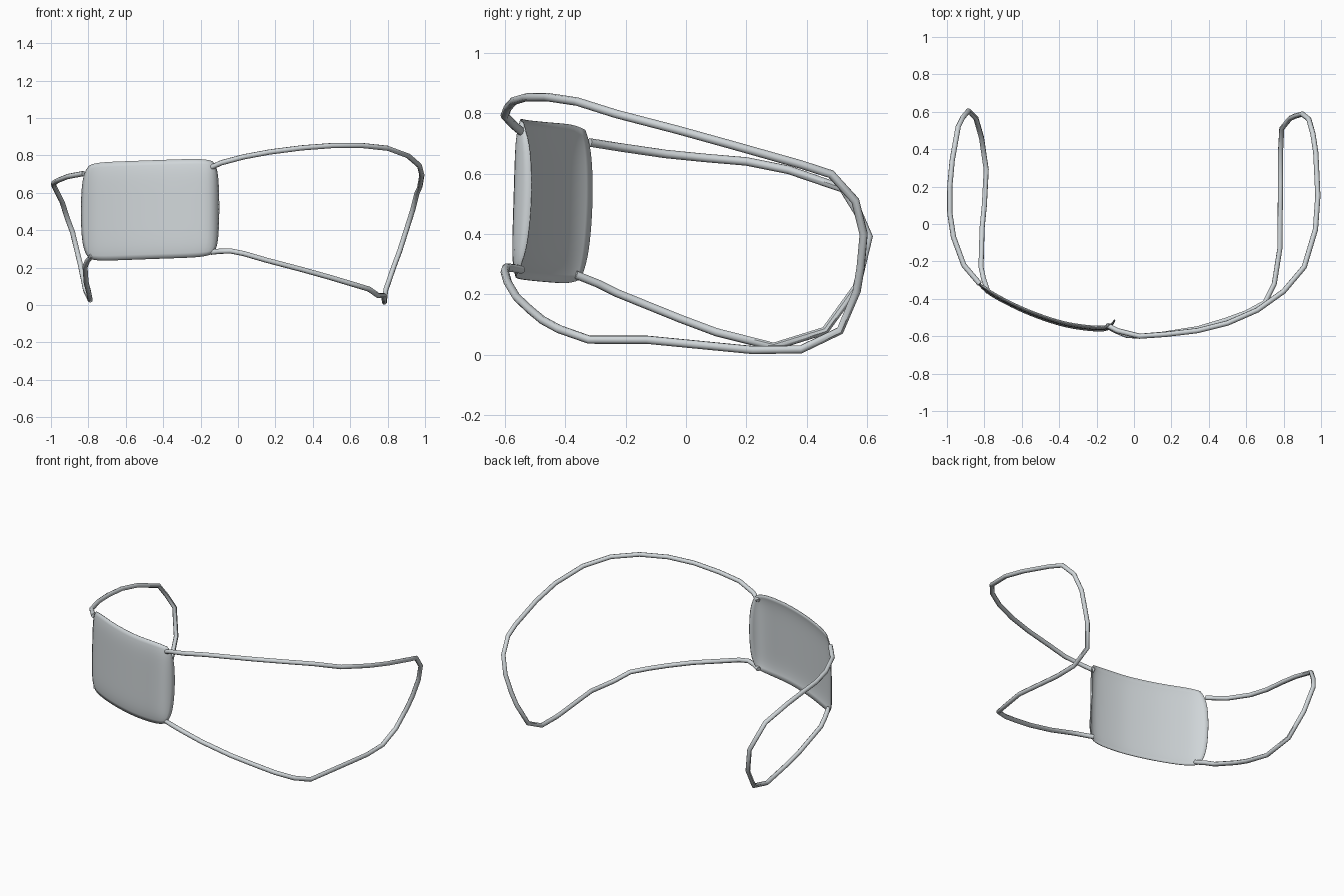
import bpy, bmesh
from mathutils import Vector

if "Cube" in bpy.data.objects:
    bpy.data.objects.remove(bpy.data.objects["Cube"])

grey = bpy.data.materials.new("pale grey cloth")
grey.diffuse_color = (0.63, 0.67, 0.69, 1)
grey.use_nodes = True
grey.node_tree.nodes["Principled BSDF"].inputs["Base Color"].default_value = grey.diffuse_color


def finish(obj, angle):
    obj.data.materials.clear()
    obj.data.materials.append(grey)
    bpy.ops.object.select_all(action='DESELECT')
    obj.select_set(True)
    bpy.context.view_layer.objects.active = obj
    if obj.type == 'CURVE':
        bpy.ops.object.convert(target='MESH')
        obj = bpy.context.object
    bpy.ops.object.shade_smooth_by_angle(angle=angle)


# Curved cloth panel: a plan curve swept upwards, with edges bowed and corners rounded
PLAN = [Vector(p) for p in [(-0.84, -0.31), (-0.81, -0.345), (-0.76, -0.385), (-0.6, -0.467),
        (-0.45, -0.523), (-0.33, -0.555), (-0.17, -0.572), (-0.122, -0.555), (-0.10, -0.51)]]
for _ in range(2):  # round the plan curve by corner cutting
    cut = [PLAN[0]]
    for a, b in zip(PLAN, PLAN[1:]):
        cut += [a.lerp(b, 0.25), a.lerp(b, 0.75)]
    PLAN = cut + [PLAN[-1]]
LENS = [(b - a).length for a, b in zip(PLAN, PLAN[1:])]


def plan_at(u):
    d = (u + 1) / 2 * sum(LENS)
    for a, b, l in zip(PLAN, PLAN[1:], LENS):
        if d <= l:
            return a.lerp(b, d / l)
        d -= l
    return PLAN[-1]


NU, NV = 30, 20
bm = bmesh.new()
rows = []
for j in range(NV + 1):
    v = 2 * j / NV - 1
    row = []
    for i in range(NU + 1):
        u = 2 * i / NU - 1
        p = plan_at(u * (1 - 0.06 * v * v - 0.09 * abs(v) ** 6))
        z = 0.509 + 0.012 * u + 0.264 * v * (1 - 0.06 * abs(u) ** 8)
        y = p.y + 0.008 * v + 0.014 * abs(v) ** 6 - 0.003
        row.append(bm.verts.new((p.x, y, z)))
    rows.append(row)
for j in range(NV):
    for i in range(NU):
        bm.faces.new((rows[j][i], rows[j][i + 1], rows[j + 1][i + 1], rows[j + 1][i]))
mesh = bpy.data.meshes.new("cloth_panel")
bm.to_mesh(mesh)
bm.free()
panel = bpy.data.objects.new("cloth_panel", mesh)
bpy.context.collection.objects.link(panel)
mod = panel.modifiers.new("thickness", 'SOLIDIFY')
mod.thickness = 0.005
mod.offset = -1
finish(panel, 0.9)


# Round ear loops
def strap(name, pts):
    cu = bpy.data.curves.new(name, 'CURVE')
    cu.dimensions = '3D'
    cu.bevel_depth = 0.014
    cu.bevel_resolution = 2
    cu.use_fill_caps = True
    sp = cu.splines.new('POLY')
    sp.points.add(len(pts) - 1)
    for q, p in zip(sp.points, pts):
        q.co = (*p, 1)
    ob = bpy.data.objects.new(name, cu)
    bpy.context.collection.objects.link(ob)
    finish(ob, 0.8)


strap("long_ear_loop", [
    (-0.145, -0.54, 0.735), (-0.09, -0.57, 0.76), (0.03, -0.6, 0.792), (0.17, -0.59, 0.818),
    (0.34, -0.57, 0.84), (0.5, -0.53, 0.852), (0.66, -0.46, 0.853), (0.8, -0.36, 0.838),
    (0.91, -0.23, 0.797), (0.97, -0.03, 0.745), (0.983, 0.15, 0.695), (0.972, 0.38, 0.63),
    (0.957, 0.48, 0.598), (0.935, 0.56, 0.51), (0.90, 0.588, 0.40), (0.865, 0.578, 0.29),
    (0.835, 0.565, 0.21), (0.79, 0.51, 0.08), (0.783, 0.38, 0.018), (0.783, 0.22, 0.016),
    (0.78, -0.13, 0.05), (0.75, -0.32, 0.05), (0.70, -0.42, 0.085), (0.6, -0.475, 0.115),
    (0.49, -0.515, 0.148), (0.34, -0.56, 0.19), (0.15, -0.59, 0.24), (0.03, -0.6, 0.275),
    (-0.04, -0.595, 0.289), (-0.10, -0.57, 0.287), (-0.145, -0.545, 0.282)])

strap("short_ear_loop", [
    (-0.825, -0.32, 0.703), (-0.91, -0.22, 0.687), (-0.965, -0.07, 0.665), (-0.985, 0.06, 0.652),
    (-0.985, 0.2, 0.64), (-0.972, 0.34, 0.612), (-0.94, 0.52, 0.55), (-0.915, 0.57, 0.47),
    (-0.885, 0.605, 0.39), (-0.845, 0.565, 0.225), (-0.815, 0.46, 0.08), (-0.79, 0.29, 0.027),
    (-0.80, 0.1, 0.075), (-0.812, -0.02, 0.12), (-0.818, -0.23, 0.205), (-0.805, -0.29, 0.235),
    (-0.78, -0.365, 0.265)])
